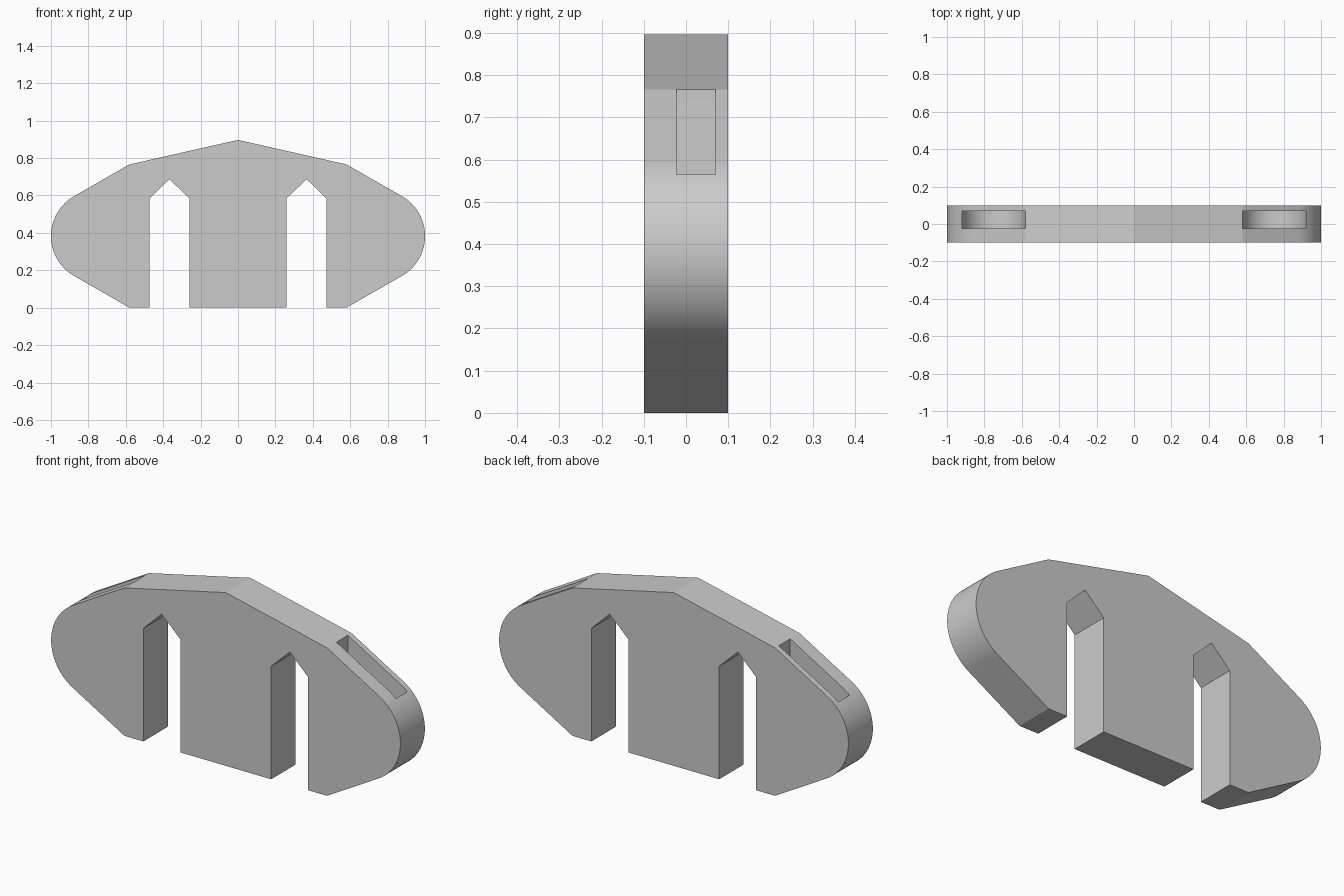
import bpy
import bmesh
import math

if "Cube" in bpy.data.objects:
    bpy.data.objects.remove(bpy.data.objects["Cube"])

END_X, END_Z, END_R = 0.754, 0.383, 0.246   # rounded end
POCKET_R = 0.17                             # blind pocket half width

grey = bpy.data.materials.new("plain grey")
grey.diffuse_color = (0.6, 0.6, 0.6, 1.0)
grey.use_nodes = True
grey.node_tree.nodes["Principled BSDF"].inputs["Base Color"].default_value = grey.diffuse_color


def arc(cx, cz, r, start, end, steps):
    angles = [math.radians(start + (end - start) * i / steps) for i in range(steps + 1)]
    return [(cx + r * math.cos(a), cz + r * math.sin(a)) for a in angles]


def prism(name, profile, y0, y1):
    """Extrude an x-z profile from y0 to y1."""
    bm = bmesh.new()
    face = bm.faces.new([bm.verts.new((x, y0, z)) for x, z in profile])
    geom = bmesh.ops.extrude_face_region(bm, geom=[face])["geom"]
    verts = [v for v in geom if isinstance(v, bmesh.types.BMVert)]
    bmesh.ops.translate(bm, verts=verts, vec=(0, y1 - y0, 0))
    bmesh.ops.recalc_face_normals(bm, faces=bm.faces)
    mesh = bpy.data.meshes.new(name)
    bm.to_mesh(mesh)
    bm.free()
    mesh.materials.append(grey)
    obj = bpy.data.objects.new(name, mesh)
    bpy.context.collection.objects.link(obj)
    return obj


# Plate outline: right half from the notch round to the shoulder, then mirrored
half = [(0.26, 0), (0.26, 0.585), (0.367, 0.687), (0.472, 0.585), (0.472, 0), (0.58, 0)]
half += arc(END_X, END_Z, END_R, -60, 60, 32)
half += [(0.58, 0.766)]
outline = half + [(0, 0.897)] + [(-x, z) for x, z in reversed(half)]
plate = prism("notched_plate", outline, -0.1, 0.1)

# Round-bottomed blind pockets in both sloping shoulders
for side, label in ((1, "right"), (-1, "left")):
    bowl = arc(0.75, END_Z, POCKET_R, 180, 360, 32)
    profile = [(side * x, z) for x, z in bowl + [(0.92, 0.95), (0.58, 0.95)]]
    cutter = prism(label + "_pocket_cutter", profile, -0.023, 0.07)
    cutter.hide_render = True
    cut = plate.modifiers.new(label + "_pocket", "BOOLEAN")
    cut.operation = "DIFFERENCE"
    cut.solver = "EXACT"
    cut.object = cutter
    bpy.context.view_layer.objects.active = plate
    bpy.ops.object.modifier_apply(modifier=cut.name)
    bpy.data.objects.remove(cutter)

# Smooth the curved ends and pocket floors, keep the corners sharp
bpy.ops.object.select_all(action="DESELECT")
plate.select_set(True)
bpy.context.view_layer.objects.active = plate
bpy.ops.object.shade_smooth_by_angle(angle=math.radians(12))
